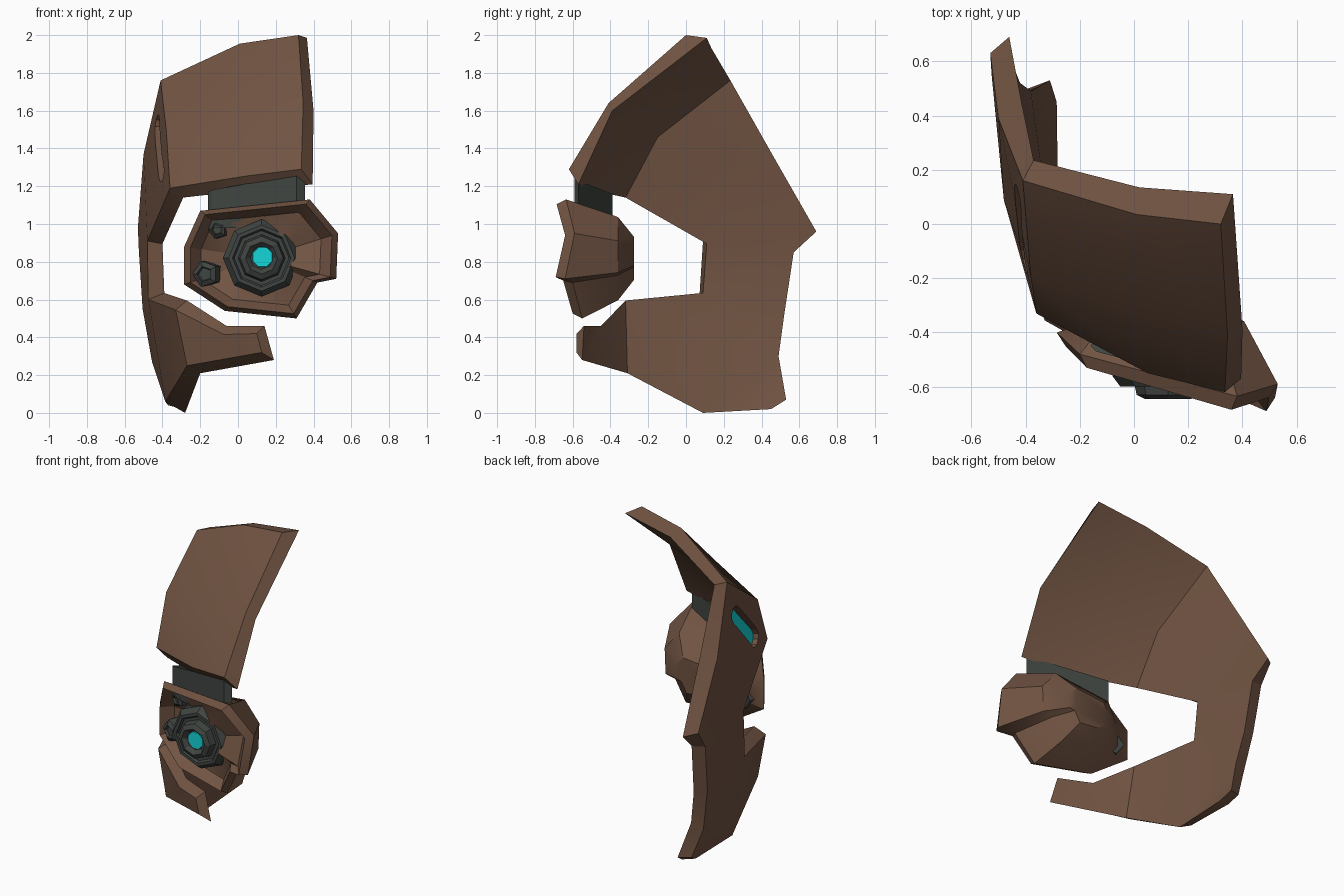
import bpy, bmesh, math
from mathutils import Vector, Matrix

if "Cube" in bpy.data.objects:
    bpy.data.objects.remove(bpy.data.objects["Cube"])


def material(name, rgb):
    m = bpy.data.materials.new(name)
    m.diffuse_color = (*rgb, 1)
    m.use_nodes = True
    m.node_tree.nodes["Principled BSDF"].inputs["Base Color"].default_value = m.diffuse_color
    return m


BROWN = material("brown_armor", (0.165, 0.088, 0.055))
GREY = material("dark_grey", (0.052, 0.060, 0.054))
TEAL = material("teal_glow", (0.007, 0.66, 0.70))


def make(name, verts, faces, mat, smooth=None):
    bm = bmesh.new()
    vs = [bm.verts.new(v) for v in verts]
    for f in faces:
        bm.faces.new([vs[i] for i in f])
    bmesh.ops.recalc_face_normals(bm, faces=bm.faces)
    me = bpy.data.meshes.new(name)
    bm.to_mesh(me)
    bm.free()
    me.materials.append(mat)
    ob = bpy.data.objects.new(name, me)
    bpy.context.collection.objects.link(ob)
    if smooth:
        bpy.ops.object.select_all(action='DESELECT')
        ob.select_set(True)
        bpy.context.view_layer.objects.active = ob
        bpy.ops.object.shade_smooth_by_angle(angle=math.radians(smooth))
    return ob


def thick_shell(name, outer, inner, faces, mat, smooth):
    """Outer and inner skins joined by a rim along the open boundary."""
    n = len(outer)
    edges = {(f[i - 1], f[i]) for f in faces for i in range(len(f))}
    rim = [(a, b, b + n, a + n) for a, b in edges if (b, a) not in edges]
    back = [tuple(i + n for i in reversed(f)) for f in faces]
    return make(name, outer + inner, faces + back + rim, mat, smooth)


def loft(name, rings, mat, smooth=None):
    """Skin consecutive rings and cap both ends."""
    n = len(rings[0])
    verts = [v for r in rings for v in r]
    faces = [(k * n + i, k * n + (i + 1) % n, (k + 1) * n + (i + 1) % n, (k + 1) * n + i)
             for k in range(len(rings) - 1) for i in range(n)]
    faces += [tuple(range(n)), tuple(range(len(verts) - n, len(verts)))]
    return make(name, verts, faces, mat, smooth)


def turned(name, centre, profile, sides, mat, axis=(0, -1, 0), spin=0.0):
    """Faceted lathe: profile holds (radius, distance along axis)."""
    n = Vector(axis).normalized()
    u = Vector((0, 0, 1))
    u = (u - n * u.dot(n)).normalized()
    v = n.cross(u)
    c = Vector(centre)
    ang = [spin + 2 * math.pi * i / sides for i in range(sides)]
    return loft(name, [[c + n * d + (u * math.cos(a) + v * math.sin(a)) * r for a in ang]
                       for r, d in profile], mat)


# --- mask shell: forehead grid 0-8, side plate 9-20, jaw 21-23
brow_out = [(-.41, .16, 1.76), (.01, .035, 1.955), (.32, 0, 2.0),
            (-.38, -.20, 1.50), (.035, -.35, 1.59), (.345, -.41, 1.64),
            (-.36, -.33, 1.19), (.05, -.55, 1.255), (.335, -.62, 1.29)]
brow_in = [(-.37, .235, 1.76), (.02, .135, 1.93), (.365, .11, 1.985),
           (-.31, -.15, 1.46), (.05, -.29, 1.54), (.40, -.39, 1.60),
           (-.29, -.32, 1.14), (.06, -.50, 1.18), (.395, -.57, 1.21)]
side_out = [(-.48, .09, .91), (-.475, .07, .60), (-.33, -.355, .545),
            (-.27, -.36, .25), (-.385, .07, .06), (-.50, .39, 1.37),
            (-.53, .63, .98), (-.525, .55, .86), (-.505, .50, .55),
            (-.455, .47, .27), (-.39, .50, .08), (-.37, .43, .04)]
side_in = [(-.40, .11, .895), (-.39, .09, .635), (-.27, -.32, .595),
           (-.20, -.31, .21), (-.28, .09, 0), (-.415, .45, 1.38),
           (-.46, .69, .96), (-.44, .57, .85), (-.42, .52, .52),
           (-.38, .49, .30), (-.31, .53, .07), (-.285, .45, .02)]
jaw_out = [(-.075, -.50, .415), (.10, -.58, .42), (.125, -.58, .32)]
jaw_in = [(-.06, -.45, .46), (.14, -.54, .46), (.19, -.55, .28)]
shell_faces = [(0, 1, 4, 3), (1, 2, 5, 4), (3, 4, 7, 6), (4, 5, 8, 7),
               (0, 3, 14), (3, 6, 9, 14), (14, 9, 16, 15), (9, 10, 17, 16),
               (10, 18, 17), (10, 11, 13, 18), (11, 12, 13), (13, 20, 19, 18),
               (11, 21, 12), (21, 23, 12), (21, 22, 23)]
shell = thick_shell("mask_shell", brow_out + side_out + jaw_out,
                    brow_in + side_in + jaw_in, shell_faces, BROWN, 30)

# --- glowing capsule slot sunk into the temple
n = Vector((-.98, -.17, .12)).normalized()
u = Vector((-.05, .37, .40))
u = (u - n * u.dot(n)).normalized()
v = n.cross(u)
centre = Vector((-.412, -.02, 1.40))


def capsule(depth, r, half):
    pts = []
    for end in (1, -1):
        for i in range(6):
            a = math.pi * i / 5
            pts.append(centre + n * depth + u * end * (half + r * math.sin(a))
                       + v * end * r * math.cos(a))
    return pts


cutter = loft("slot_cutter", [capsule(-.045, .055, .17), capsule(.10, .055, .17)], BROWN)
cutter.hide_render = True
cutter.hide_viewport = True
cut = shell.modifiers.new("slot", 'BOOLEAN')
cut.operation = 'DIFFERENCE'
cut.solver = 'EXACT'
cut.object = cutter
loft("temple_light", [capsule(-.048, .054, .17), capsule(-.040, .054, .17)], TEAL)

# --- grey band linking forehead and eye pod
foot = [(-.16, -.45, 1.17), (-.14, -.47, 1.18), (.31, -.59, 1.26),
        (.355, -.57, 1.23), (-.13, -.39, 1.16)]
loft("brow_band", [[(x, y, .98) for x, y, z in foot], foot], GREY)

# --- eye pod: domed back, raised rim, sunken front
rim = [(-.20, -.48, 1.07), (.38, -.635, 1.13), (.53, -.59, .95), (.52, -.64, .71),
       (.42, -.60, .69), (.31, -.55, .50), (-.07, -.48, .54), (-.285, -.40, .68),
       (-.285, -.40, .88)]


def pod_ring(s, dy=0.0, flat=None):
    return [(.12 + (x - .12) * s, y + dy if flat is None else flat, .82 + (z - .82) * s)
            for x, y, z in rim]


loft("eye_pod", [pod_ring(.36, flat=-.275), pod_ring(.70, flat=-.36), rim,
                 pod_ring(.92, -.05), pod_ring(.78, .02), pod_ring(.40, .03)], BROWN, 32)

# --- stepped octagonal lens and its glowing centre
turned("lens_housing", (.125, -.42, .82),
       [(.20, 0), (.205, .14), (.175, .18), (.155, .18), (.145, .165), (.125, .165),
        (.115, .21), (.085, .225), (.06, .20)], 8, GREY)
turned("lens_light", (.13, -.617, .825), [(.06, 0), (.055, .009)], 8, TEAL, spin=math.pi / 8)

# --- small five-sided studs beside the lens
for i, (x, y, z, r) in enumerate([(-.10, -.44, .97, .05), (-.165, -.42, .735, .072)]):
    turned(f"stud_{i + 1}", (x, y, z), [(r, -.05), (r, .03), (r * .6, .045), (r * .5, .03)],
           5, GREY, axis=(-.3, -.95, 0), spin=.3)
